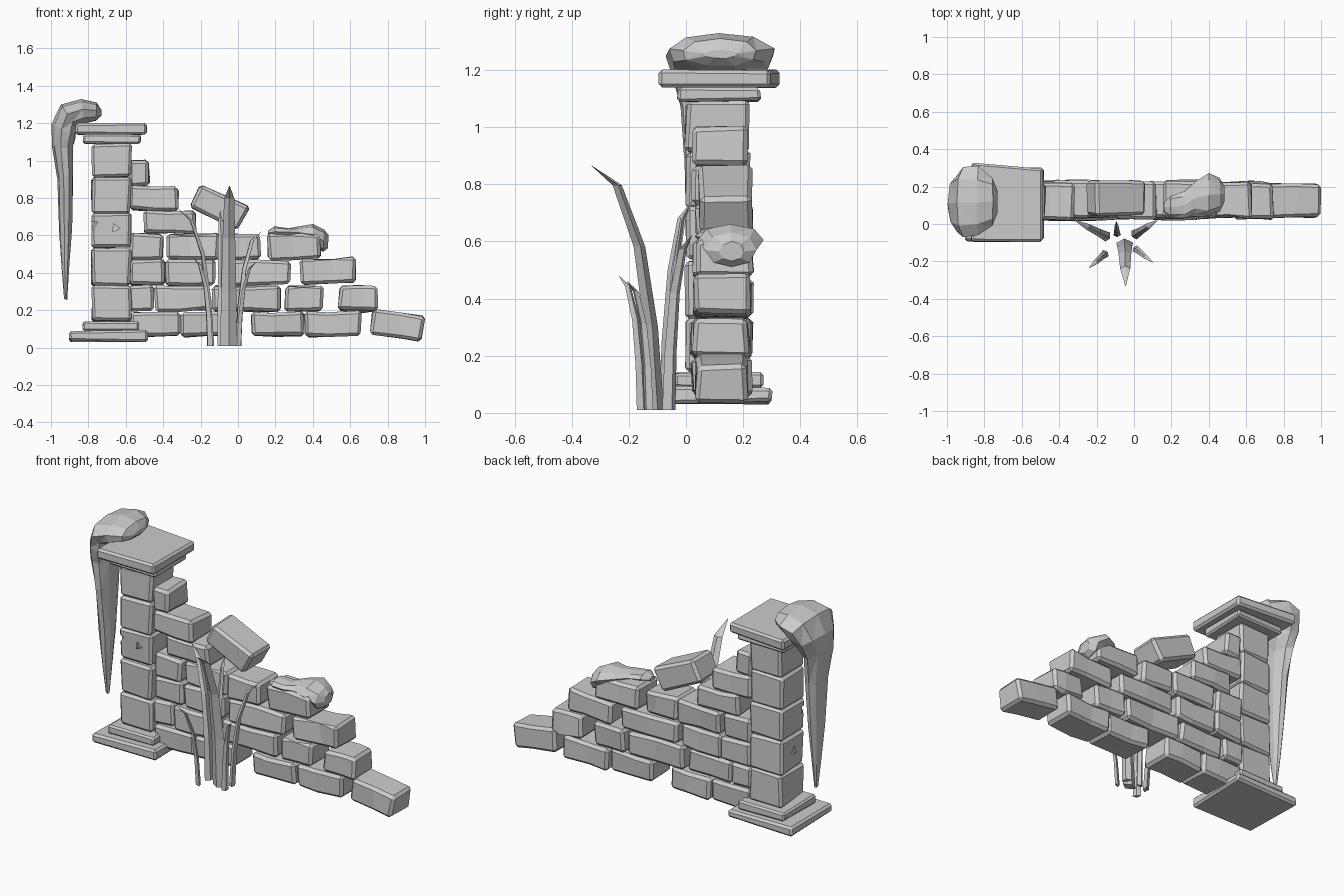
import bpy, bmesh, math, random
from mathutils import Vector, Matrix

if "Cube" in bpy.data.objects:
    bpy.data.objects.remove(bpy.data.objects["Cube"])

random.seed(7)
stone = bpy.data.materials.new("weathered grey")
stone.diffuse_color = (0.6, 0.6, 0.6, 1)
stone.use_nodes = True
stone.node_tree.nodes["Principled BSDF"].inputs["Base Color"].default_value = stone.diffuse_color


def finish(name, bm):
    bmesh.ops.recalc_face_normals(bm, faces=bm.faces)
    me = bpy.data.meshes.new(name)
    bm.to_mesh(me)
    bm.free()
    me.materials.append(stone)
    ob = bpy.data.objects.new(name, me)
    bpy.context.collection.objects.link(ob)
    return ob


def block(name, x0, x1, y0, y1, z0, z1, tilt=0, jit=0.007, bevel=0.016, seam=False):
    """Chamfered, slightly uneven stone; an optional middle loop gives a worn crease."""
    bm = bmesh.new()
    size = Vector((x1 - x0, y1 - y0, z1 - z0))
    bmesh.ops.create_cube(bm, size=1, matrix=Matrix.Diagonal((*size, 1)))
    if seam:
        bmesh.ops.bisect_plane(bm, geom=bm.verts[:] + bm.edges[:] + bm.faces[:],
                               plane_co=(random.uniform(-0.03, 0.03), 0, 0), plane_no=(1, 0, 0.1))
    for v in bm.verts:
        v.co += Vector([random.uniform(-jit, jit) for _ in range(3)])
    outer = [e for e in bm.edges if e.calc_face_angle(0) > 0.8]
    bmesh.ops.bevel(bm, geom=outer, offset=bevel, segments=1, affect='EDGES', clamp_overlap=True)
    centre = Vector(((x0 + x1) / 2, (y0 + y1) / 2, (z0 + z1) / 2))
    bm.transform(Matrix.Translation(centre) @ Matrix.Rotation(math.radians(tilt), 4, 'Y'))
    return finish(name, bm)


def loft(name, rings):
    """Skin rings of points and close both ends."""
    bm = bmesh.new()
    vs = [[bm.verts.new(p) for p in r] for r in rings]
    n = len(rings[0])
    for a, b in zip(vs, vs[1:]):
        for i in range(n):
            j = (i + 1) % n
            bm.faces.new((a[i], a[j], b[j], b[i]))
    bm.faces.new(vs[0])
    bm.faces.new(vs[-1])
    return finish(name, bm)


def clump(name, stations, n=9, rough=0.1):
    """Faceted growth; station = outer x, z, inner x, z, centre y, half width."""
    rings = []
    for ox, oz, ix, iz, yc, w in stations:
        ring = []
        for i in range(n):
            a = 2 * math.pi * i / n
            k = 1 + random.uniform(-rough, rough * 0.3)
            s = 0.5 + 0.5 * math.cos(a) * k
            ring.append((ix + (ox - ix) * s, yc + w * math.sin(a) * k, iz + (oz - iz) * s))
        rings.append(ring)
    ob = loft(name, rings)
    bm = bmesh.new()
    bm.from_mesh(ob.data)
    bmesh.ops.triangulate(bm, faces=bm.faces)
    bm.to_mesh(ob.data)
    bm.free()


def blade(name, base, tip, height, width):
    """Bent grass blade with a diamond section, leaning from base to tip."""
    base, tip = Vector((*base, 0.01)), Vector((*tip, 0.01))
    lean = (tip - base).normalized()
    side = lean.cross(Vector((0, 0, 1)))
    profile = [(0, 0, 1), (0.08, 0.34, 0.9), (0.26, 0.67, 0.75), (0.6, 0.92, 0.6), (1, 1, 0.04)]
    rings = []
    for f, h, w in profile:
        c = base.lerp(tip, f) + Vector((0, 0, (height - 0.01) * h))
        hw = width * w / 2
        rings.append([c + side * hw, c + lean * hw * 0.7, c - side * hw, c - lean * hw * 0.5])
    loft(name, rings)


# Pillar: stepped base, stacked blocks, stepped cap
block("pillar_base_lower", -0.90, -0.48, -0.09, 0.30, 0.035, 0.09, jit=0.006, bevel=0.012)
block("pillar_base_upper", -0.83, -0.53, -0.04, 0.27, 0.09, 0.14, jit=0.004, bevel=0.01)
levels = [0.14, 0.33, 0.53, 0.72, 0.915, 1.09]
pillar = []
for i, (z0, z1) in enumerate(zip(levels, levels[1:])):
    pillar.append(block(f"pillar_block_{i + 1}", -0.78, -0.573, 0.0, 0.222, z0, z1, bevel=0.014))
block("pillar_cap_lower", -0.83, -0.52, -0.03, 0.26, 1.09, 1.14, jit=0.004, bevel=0.01)
cap = block("pillar_cap_upper", -0.87, -0.49, -0.095, 0.325, 1.14, 1.2, jit=0.003, bevel=0.012)
for v in cap.data.vertices:  # cap narrows to the right at the back
    if v.co.x > -0.6 and v.co.y > 0.1:
        v.co.y -= 0.03

# Small chipped notches cut into the pillar
def notch(target, at, spin, turn):
    bm = bmesh.new()
    bmesh.ops.create_cone(bm, cap_ends=True, segments=3, radius1=0.034, radius2=0.02, depth=0.05)
    bm.transform(Matrix.Translation(at) @ Matrix.Rotation(turn, 4, 'Z')
                 @ Matrix.Rotation(math.pi / 2, 4, 'X') @ Matrix.Rotation(spin, 4, 'Z'))
    cutter = finish("notch_cutter", bm)
    cutter.hide_render = True
    cutter.hide_set(True)
    m = target.modifiers.new("notch", 'BOOLEAN')
    m.operation, m.object, m.solver = 'DIFFERENCE', cutter, 'EXACT'

notch(pillar[2], (-0.655, 0.005, 0.64), 0.4, 0)
notch(pillar[2], (-0.775, 0.005, 0.66), 1.0, 0.5)
notch(pillar[1], (-0.775, 0.10, 0.44), 0.3, math.pi / 2)
notch(pillar[1], (-0.75, 0.005, 0.40), 1.9, 0)

# Wall: courses of bricks (z0, z1, spans)
courses = [
    (0.06, 0.192, [(-0.58, -0.31), (-0.305, -0.05), (0.075, 0.355), (0.36, 0.66)]),
    (0.197, 0.33, [(-0.58, -0.45), (-0.445, -0.16), (-0.14, 0.225), (0.25, 0.455), (0.54, 0.745)]),
    (0.333, 0.468, [(-0.58, -0.39), (-0.385, -0.12), (-0.09, 0.28)]),
    (0.472, 0.608, [(-0.58, -0.40), (-0.38, -0.10), (-0.095, 0.12), (0.16, 0.44)]),
    (0.61, 0.732, [(-0.50, -0.225)]),
    (0.735, 0.86, [(-0.58, -0.32)]),
    (0.865, 1.0, [(-0.58, -0.475)]),
]
for r, (z0, z1, spans) in enumerate(courses):
    for c, (x0, x1) in enumerate(spans):
        d = random.uniform(-0.008, 0.012)
        block(f"brick_{r + 1}_{c + 1}", x0, x1, 0.028 + d, 0.222 + d, z0, z1,
              tilt=random.uniform(-1.5, 1.5), seam=x1 - x0 > 0.2)
block("brick_leaning", 0.335, 0.63, 0.03, 0.225, 0.342, 0.477, tilt=-3, seam=True)
block("brick_fallen", 0.71, 0.99, 0.035, 0.215, 0.055, 0.19, tilt=8, seam=True)
block("brick_loose", -0.24, 0.045, 0.045, 0.235, 0.682, 0.818, tilt=25)

# Growth over the cap, trailing down the left side
clump("hanging_growth", [
    (-0.73, 1.27, -0.73, 1.24, 0.12, 0.06), (-0.755, 1.31, -0.76, 1.21, 0.12, 0.14),
    (-0.84, 1.335, -0.82, 1.19, 0.115, 0.195), (-0.95, 1.305, -0.86, 1.17, 0.115, 0.195),
    (-1.0, 1.20, -0.865, 1.12, 0.11, 0.16), (-0.995, 1.08, -0.88, 1.06, 0.09, 0.12),
    (-0.97, 0.90, -0.88, 0.92, 0.085, 0.10), (-0.96, 0.62, -0.885, 0.64, 0.09, 0.065),
    (-0.945, 0.42, -0.90, 0.43, 0.09, 0.04), (-0.93, 0.26, -0.912, 0.255, 0.09, 0.012)])

# Growth draped over the upper right brick
clump("brick_growth", [
    (0.16, 0.625, 0.16, 0.60, 0.09, 0.025), (0.195, 0.65, 0.20, 0.59, 0.09, 0.06),
    (0.27, 0.64, 0.27, 0.595, 0.10, 0.075), (0.33, 0.65, 0.33, 0.58, 0.14, 0.09),
    (0.40, 0.66, 0.40, 0.55, 0.155, 0.118), (0.46, 0.635, 0.455, 0.505, 0.16, 0.095),
    (0.485, 0.60, 0.48, 0.53, 0.16, 0.045)], n=8)

# Grass tuft in front of the wall
for name, base, tip, h, w in [
    ("tall", (-0.05, -0.10), (-0.045, -0.33), 0.865, 0.09),
    ("left", (-0.14, -0.07), (-0.32, 0.022), 0.74, 0.055),
    ("right", (0.0, -0.06), (0.125, 0.02), 0.62, 0.055),
    ("short_left", (-0.15, -0.155), (-0.24, -0.235), 0.48, 0.045),
    ("short_right", (0.005, -0.13), (0.10, -0.205), 0.46, 0.04),
    ("back", (-0.09, -0.06), (-0.095, 0.015), 0.73, 0.04),
]:
    blade("grass_blade_" + name, base, tip, h, w)
